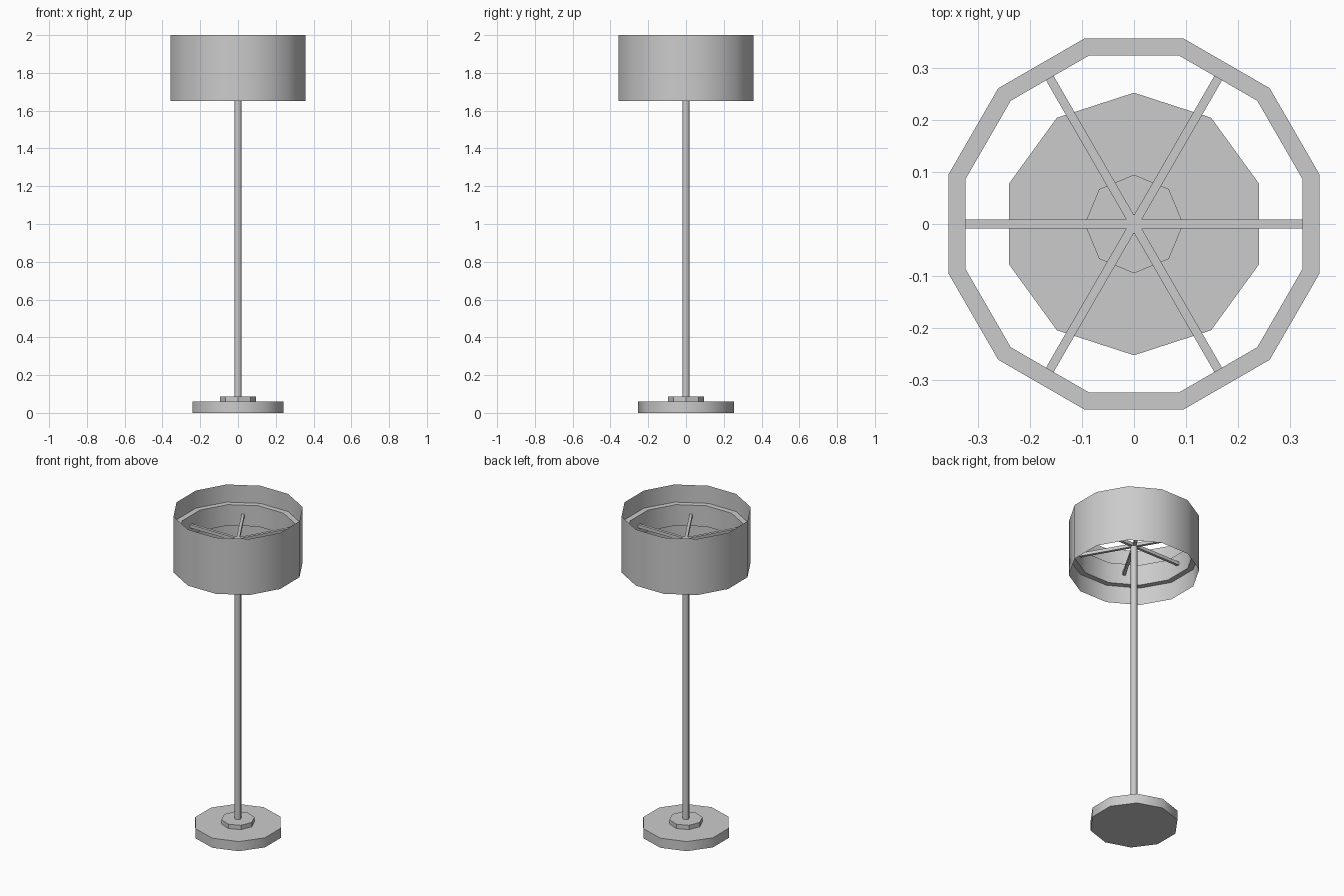
import bpy
import math

cube = bpy.data.objects.get("Cube")
if cube:
    bpy.data.objects.remove(cube, do_unlink=True)

grey = bpy.data.materials.new("light grey")
grey.use_nodes = True
grey.diffuse_color = (0.6, 0.6, 0.6, 1)
grey.node_tree.nodes["Principled BSDF"].inputs["Base Color"].default_value = (0.6, 0.6, 0.6, 1)


def finish(obj, name, angle):
    """Name the part, colour it and smooth its gentle edges."""
    obj.name = obj.data.name = name
    obj.data.materials.append(grey)
    bpy.ops.object.select_all(action='DESELECT')
    obj.select_set(True)
    bpy.context.view_layer.objects.active = obj
    bpy.ops.object.shade_smooth_by_angle(angle=math.radians(angle))
    return obj


def disc(name, radius, bottom, top, sides, turn=0, angle=40):
    """Solid prism with its first corner on +x, turned by an angle in degrees."""
    bpy.ops.mesh.primitive_cylinder_add(vertices=sides, radius=radius, depth=top - bottom,
                                        location=(0, 0, (top + bottom) / 2))
    obj = bpy.context.object
    obj.rotation_euler.z = math.radians(90 + turn)
    return finish(obj, name, angle)


def lathe(name, profile, sides, turn):
    """Open profile of (radius, height) points spun around z."""
    verts, faces = [], []
    n = len(profile)
    for i in range(sides):
        a = 2 * math.pi * i / sides + math.radians(turn)
        verts += [(r * math.cos(a), r * math.sin(a), z) for r, z in profile]
        j = (i + 1) % sides
        faces += [(i * n + k, j * n + k, j * n + k + 1, i * n + k + 1) for k in range(n - 1)]
    mesh = bpy.data.meshes.new(name)
    mesh.from_pydata(verts, [], faces)
    obj = bpy.data.objects.new(name, mesh)
    bpy.context.collection.objects.link(obj)
    return finish(obj, name, 40)


# Foot and stem
disc("base", 0.253, 0, 0.06, 10, turn=-90)
disc("base_collar", 0.095, 0.06, 0.087, 8)
disc("pole", 0.019, 0.08, 1.826, 8, angle=50)

# Thin twelve-sided shade with a thick band inside
outer, inner = 0.37, 0.336
lathe("shade", [(outer, 1.65), (outer, 2.0)], 12, 15)
lathe("shade_band", [(outer, 1.76), (inner, 1.76), (inner, 1.89), (outer, 1.89)][::-1], 12, 15)

# Six spokes from the pole to the band
reach = 0.327
for i in range(6):
    a = math.radians(60 * i)
    bpy.ops.mesh.primitive_cube_add(size=1, location=(reach / 2 * math.cos(a), reach / 2 * math.sin(a), 1.826))
    spoke = bpy.context.object
    spoke.scale = (reach, 0.017, 0.02)
    spoke.rotation_euler.z = a
    finish(spoke, f"spoke_{i + 1}", 30)
